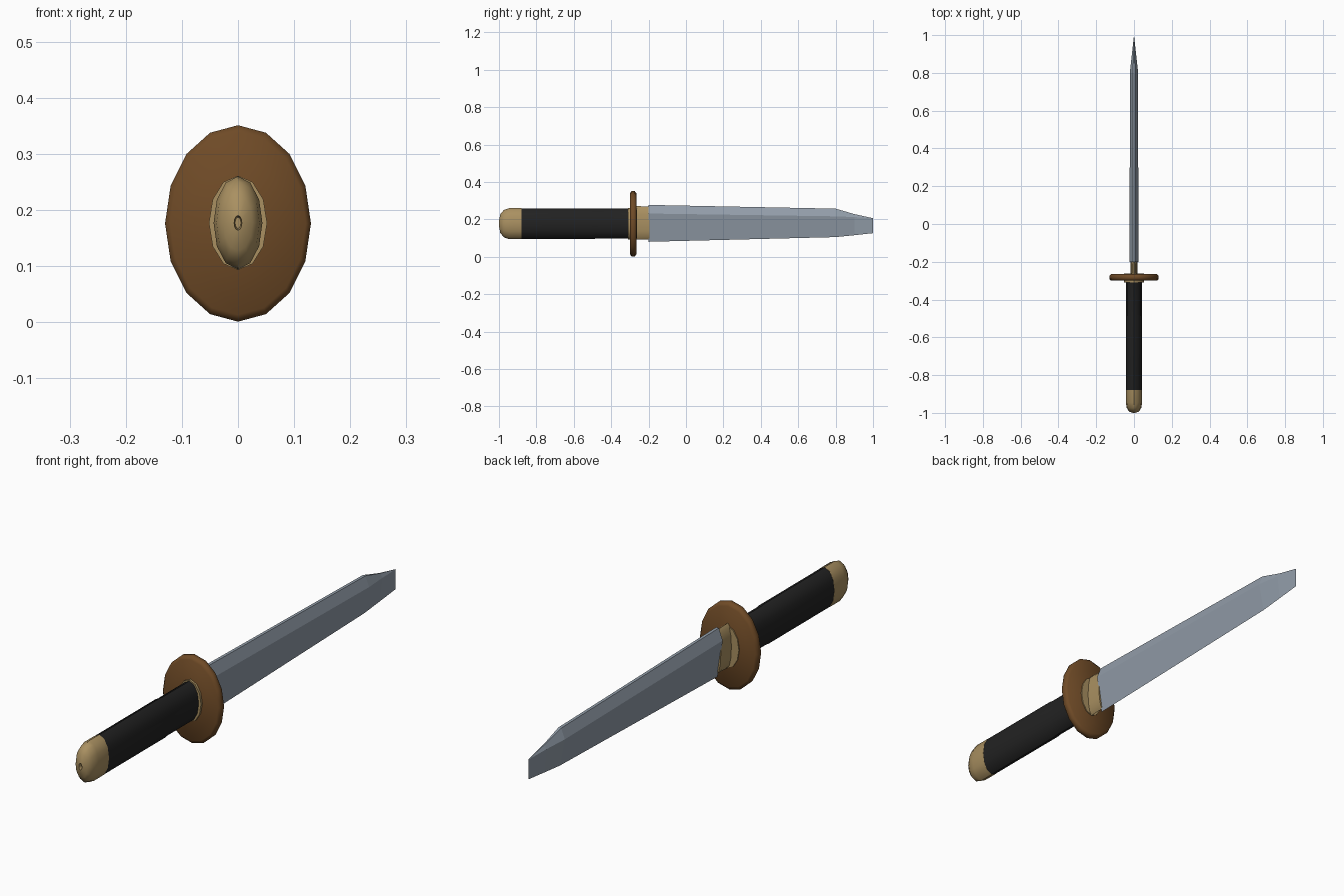
import bpy
import bmesh
from math import sin, cos, pi, radians

cube = bpy.data.objects.get("Cube")
if cube:
    bpy.data.objects.remove(cube)


def material(name, rgb):
    mat = bpy.data.materials.new(name)
    mat.use_nodes = True
    mat.diffuse_color = (*rgb, 1)
    mat.node_tree.nodes["Principled BSDF"].inputs["Base Color"].default_value = (*rgb, 1)
    return mat


steel = material("steel", (0.29, 0.34, 0.40))
brass = material("pale brass", (0.40, 0.28, 0.12))
bronze = material("brown bronze", (0.16, 0.07, 0.02))
wrap = material("black wrap", (0.016, 0.016, 0.016))


def loft(name, rings, mat, smooth_angle=0):
    """Skin equal-length rings of points and cap both ends."""
    bm = bmesh.new()
    loops = [[bm.verts.new(p) for p in ring] for ring in rings]
    count = len(loops[0])
    for a, b in zip(loops, loops[1:]):
        for i in range(count):
            j = (i + 1) % count
            bm.faces.new((a[i], a[j], b[j], b[i]))
    bm.faces.new(loops[0][::-1])
    bm.faces.new(loops[-1])
    bmesh.ops.remove_doubles(bm, verts=bm.verts, dist=0.0001)
    bmesh.ops.recalc_face_normals(bm, faces=bm.faces)
    mesh = bpy.data.meshes.new(name)
    bm.to_mesh(mesh)
    bm.free()
    mesh.materials.append(mat)
    obj = bpy.data.objects.new(name, mesh)
    bpy.context.collection.objects.link(obj)
    if smooth_angle:
        bpy.ops.object.select_all(action='DESELECT')
        obj.select_set(True)
        bpy.context.view_layer.objects.active = obj
        bpy.ops.object.shade_smooth_by_angle(angle=radians(smooth_angle))
    return obj


def oval(y, half_x, half_z, sides=12, z=0.177):
    angles = [2 * pi * i / sides for i in range(sides)]
    return [(half_x * sin(a), y, z + half_z * cos(a)) for a in angles]


def oval_part(name, profile, half_x, half_z, mat, sides=12, angle=40, z=0.177):
    rings = [oval(y, half_x * s, half_z * s, sides, z) for y, s in profile]
    return loft(name, rings, mat, angle)


# Handle and its rounded end cap with a small dimple
oval_part("handle", [(-0.885, 1), (-0.49, 1), (-0.48, 0.97), (-0.305, 0.97)],
          0.043, 0.082, wrap)
oval_part("pommel", [(-0.985, 0.12), (-1, 0.16), (-0.993, 0.6), (-0.974, 0.88),
                     (-0.945, 1), (-0.88, 1)], 0.0435, 0.083, brass, angle=50)

# Oval guard with a softened rim, and the washer passing through it
oval_part("guard", [(-0.30, 0.93), (-0.291, 1), (-0.274, 1), (-0.265, 0.93)],
          0.13, 0.175, bronze, sides=16, angle=60, z=0.176)
oval_part("guard_washer", [(-0.309, 1), (-0.261, 1)], 0.052, 0.084, brass)

# Narrow collar that seats the blade
oval_part("blade_collar", [(-0.27, 1), (-0.195, 0.97)], 0.019, 0.09, brass, z=0.181)


# Blade: narrow spine, wide shoulder ridge, single lower edge
def blade_section(y, spine_x, spine_z, ridge_x, ridge_z, edge_z):
    return [(0, y, edge_z), (ridge_x, y, ridge_z), (spine_x, y, spine_z),
            (-spine_x, y, spine_z), (-ridge_x, y, ridge_z)]


loft("blade", [
    blade_section(-0.20, 0.006, 0.277, 0.023, 0.231, 0.080),
    blade_section(0.80, 0.006, 0.257, 0.022, 0.216, 0.105),
    blade_section(0.90, 0.002, 0.228, 0.011, 0.212, 0.115),
    blade_section(1.00, 0, 0.206, 0, 0.205, 0.126),
], steel)
